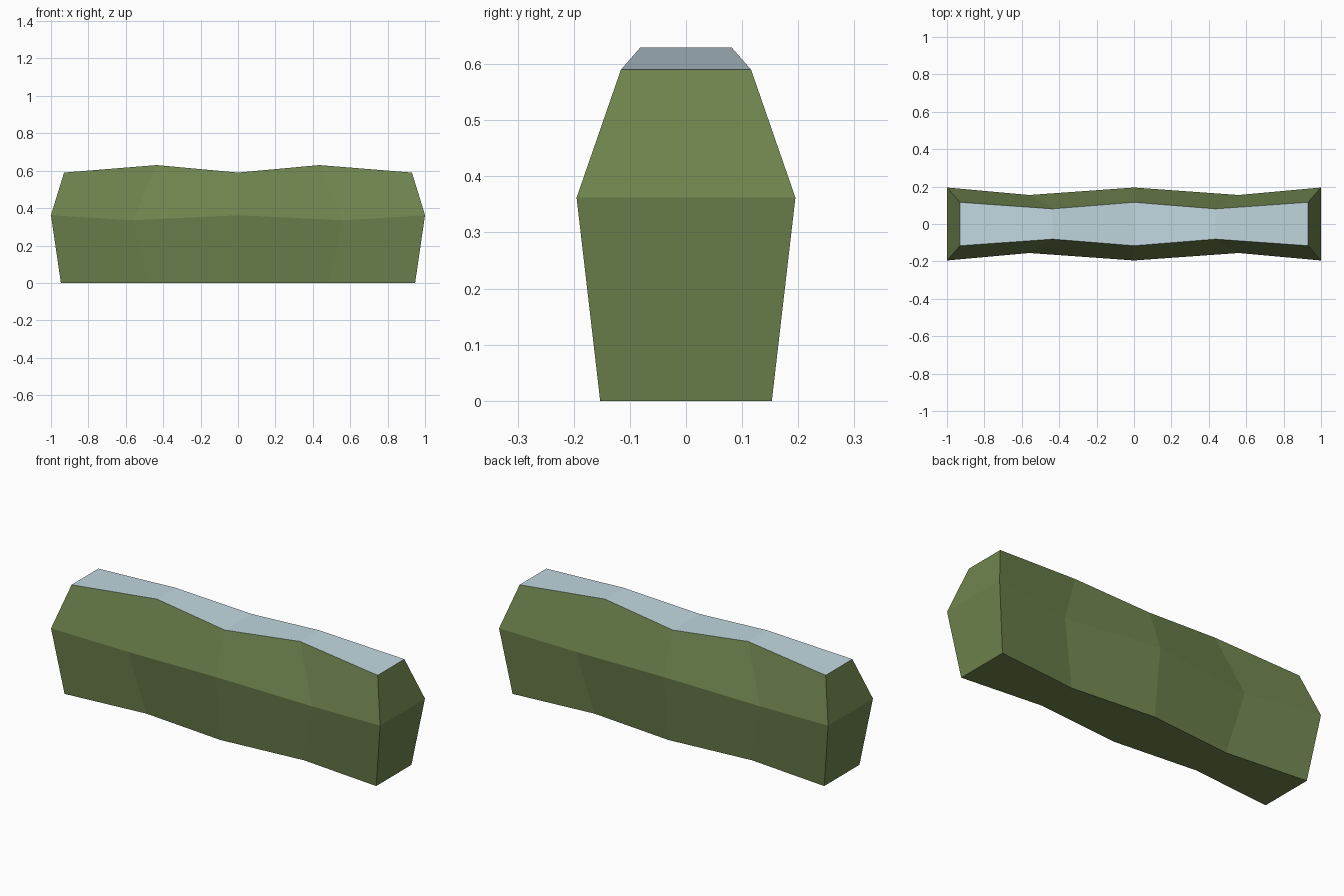
import bpy, bmesh

if "Cube" in bpy.data.objects:
    bpy.data.objects.remove(bpy.data.objects["Cube"])


def srgb(r, g, b):
    lin = lambda c: c / 12.92 if c <= 0.04045 else ((c + 0.055) / 1.055) ** 2.4
    return (lin(r / 255), lin(g / 255), lin(b / 255), 1)


def material(name, colour):
    m = bpy.data.materials.new(name)
    m.diffuse_color = colour
    m.use_nodes = True
    m.node_tree.nodes["Principled BSDF"].inputs["Base Color"].default_value = m.diffuse_color
    return m


# Hedge levels from bottom to top: (x, half depth, z) at the end, waist and middle
LEVELS = [
    [(0.947, 0.153, 0.0), (0.48, 0.11, 0.0), (0, 0.153, 0.0)],
    [(1.0, 0.195, 0.362), (0.56, 0.155, 0.335), (0, 0.195, 0.362)],
    [(0.93, 0.116, 0.59), (0.435, 0.081, 0.63), (0, 0.116, 0.59)],
]

bm = bmesh.new()
rings = []
for end, waist, middle in LEVELS:
    # Mirror the half profile to five stations, front then back, as a closed ring
    row = [(-end[0], *end[1:]), (-waist[0], *waist[1:]), middle, waist, end]
    front = [bm.verts.new((x, -d, z)) for x, d, z in row]
    back = [bm.verts.new((x, d, z)) for x, d, z in row]
    rings.append(front + back[::-1])

# Side walls between levels
n = len(rings[0])
for lower, upper in zip(rings, rings[1:]):
    for i in range(n):
        j = (i + 1) % n
        bm.faces.new((lower[i], lower[j], upper[j], upper[i]))

# Underside and frosted top, one strip per station
for ring in (rings[0], rings[-1]):
    for i in range(n // 2 - 1):
        f = bm.faces.new((ring[i], ring[i + 1], ring[n - 2 - i], ring[n - 1 - i]))
        f.material_index = int(ring is rings[-1])

bmesh.ops.recalc_face_normals(bm, faces=bm.faces[:])
mesh = bpy.data.meshes.new("hedge")
bm.to_mesh(mesh)
bm.free()

mesh.materials.append(material("leaf green", srgb(111, 132, 78)))
mesh.materials.append(material("pale frost blue", srgb(194, 216, 224)))
hedge = bpy.data.objects.new("hedge", mesh)
bpy.context.collection.objects.link(hedge)
